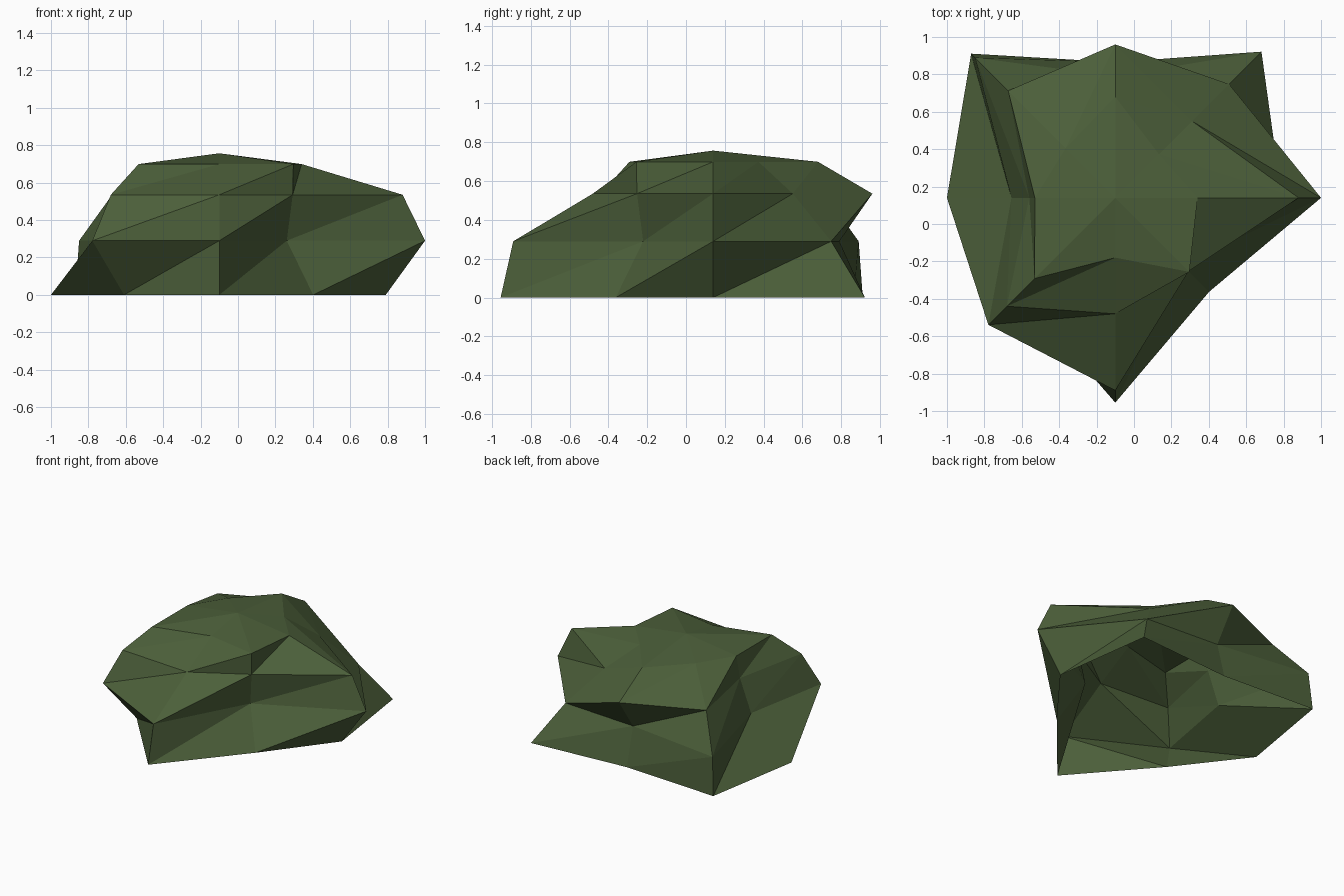
import bpy
import bmesh
import math

# Remove only the default cube
default_cube = bpy.data.objects.get("Cube")
if default_cube:
    bpy.data.objects.remove(default_cube, do_unlink=True)


def make_material(name, color):
    mat = bpy.data.materials.new(name)
    mat.use_nodes = True
    mat.diffuse_color = color
    mat.node_tree.nodes["Principled BSDF"].inputs["Base Color"].default_value = color
    return mat


# Irregular low-poly dome: eight spokes, each ring pushed in or out
CENTRE_X, CENTRE_Y, HEIGHT = -0.1, 0.14, 0.757
SPOKES = 8
# Spoke radii, counter-clockwise from +x, one row per ring from the ground up
RING_RADII = (
    (0.89, 1.105, 0.725, 1.09, 0.90, 0.72, 1.095, 0.71),
    (1.10, 0.86, 0.65, 1.06, 0.555, 0.96, 1.03, 0.51),
    (0.98, 0.58, 0.82, 0.81, 0.46, 0.82, 0.62, 0.555),
    (0.44, 0.33, 0.54, 0.375, 0.43, 0.61, 0.32, 0.56),
)


def build_dome(name, material):
    bm = bmesh.new()
    rings = []
    for level, radii in enumerate(RING_RADII):
        z = HEIGHT * math.sin(math.radians(22.5 * level))
        ring = []
        for i, radius in enumerate(radii):
            angle = math.tau * i / SPOKES
            ring.append(bm.verts.new((CENTRE_X + radius * math.cos(angle),
                                      CENTRE_Y + radius * math.sin(angle), z)))
        rings.append(ring)
    peak = bm.verts.new((CENTRE_X, CENTRE_Y, HEIGHT))

    # Walls: two triangles per panel, split the same way all around
    for low, high in zip(rings, rings[1:]):
        for i in range(SPOKES):
            j = (i + 1) % SPOKES
            bm.faces.new((low[i], low[j], high[j]))
            bm.faces.new((low[i], high[j], high[i]))

    # Crown; the underside stays open
    for i in range(SPOKES):
        bm.faces.new((rings[-1][i], rings[-1][(i + 1) % SPOKES], peak))

    mesh = bpy.data.meshes.new(name)
    bm.to_mesh(mesh)
    bm.free()
    mesh.materials.append(material)
    obj = bpy.data.objects.new(name, mesh)
    bpy.context.collection.objects.link(obj)
    return obj


build_dome("bush", make_material("dark leaf green", (0.072, 0.115, 0.042, 1.0)))
